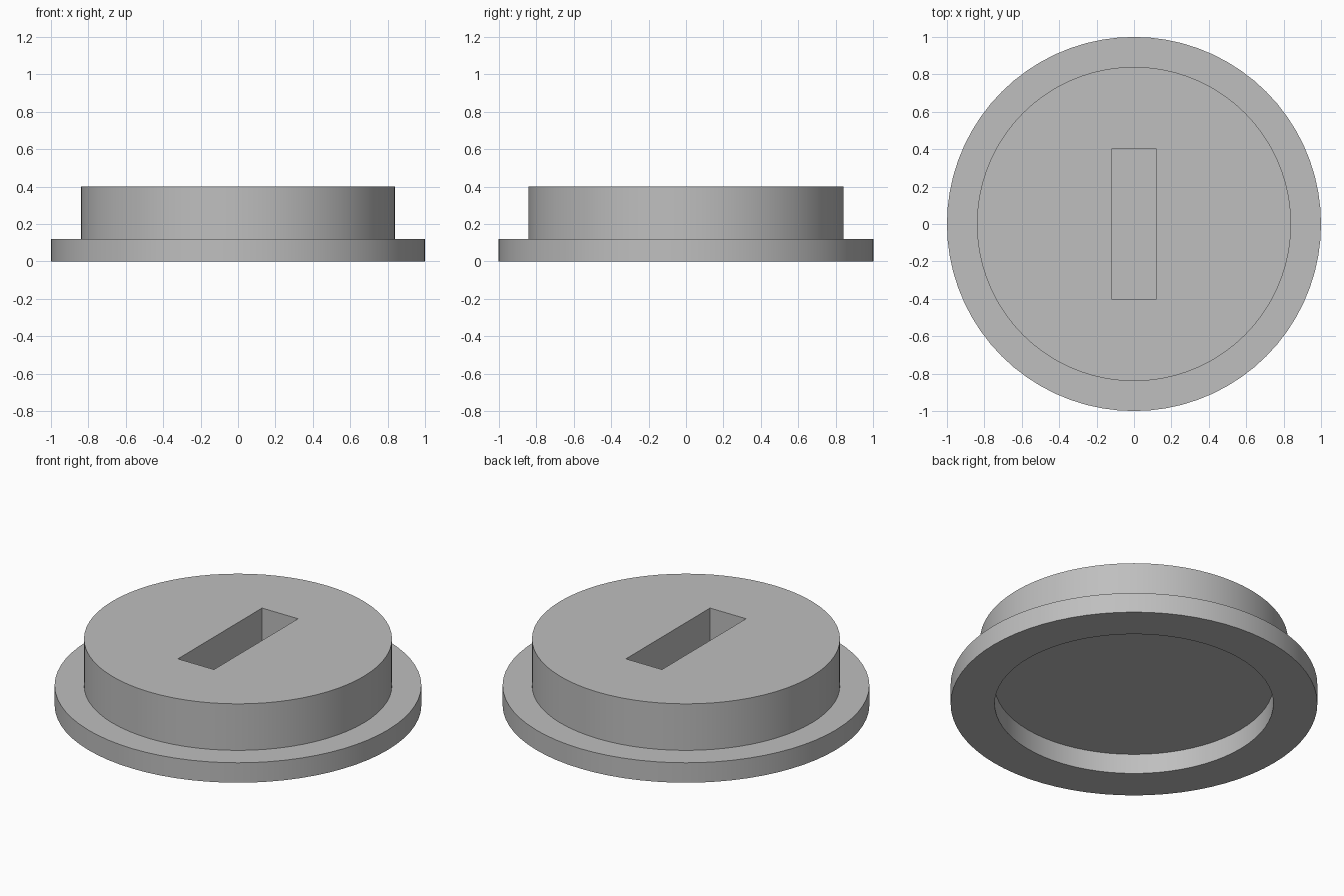
import bpy, bmesh, math
from mathutils import Matrix

if "Cube" in bpy.data.objects:
    bpy.data.objects.remove(bpy.data.objects["Cube"], do_unlink=True)

SEGMENTS = 72

# Single grey material
grey = bpy.data.materials.new("plain grey")
grey.use_nodes = True
colour = (0.52, 0.52, 0.52, 1)
grey.diffuse_color = colour
grey.node_tree.nodes["Principled BSDF"].inputs["Base Color"].default_value = colour


def finish(name, bm):
    bmesh.ops.recalc_face_normals(bm, faces=bm.faces)
    mesh = bpy.data.meshes.new(name)
    bm.to_mesh(mesh)
    bm.free()
    mesh.materials.append(grey)
    obj = bpy.data.objects.new(name, mesh)
    bpy.context.collection.objects.link(obj)
    return obj


def lathe(name, profile):
    """Spin a (radius, height) profile round z; both ends are capped."""
    bm = bmesh.new()
    rings = []
    for r, z in profile:
        ring = bmesh.ops.create_circle(bm, segments=SEGMENTS, radius=r,
                                       matrix=Matrix.Translation((0, 0, z)))
        rings.append(ring["verts"])
    for a, b in zip(rings, rings[1:]):
        for i in range(SEGMENTS):
            j = (i + 1) % SEGMENTS
            bm.faces.new((a[i], a[j], b[j], b[i]))
    bm.faces.new(rings[0])
    bm.faces.new(rings[-1])
    return finish(name, bm)


# Flanged cap: recess ceiling, recess wall, flange, plug wall, top
cap = lathe("flanged_cap", [(0.76, 0.12), (0.76, 0), (1, 0), (1, 0.12),
                            (0.84, 0.12), (0.84, 0.4)])

# Blind slot in the top
bm = bmesh.new()
bmesh.ops.create_cube(bm, size=1, matrix=Matrix.Translation((0, 0, 0.4))
                      @ Matrix.Diagonal((0.24, 0.8, 0.4, 1)))
cutter = finish("slot_cutter", bm)
cutter.hide_render = True
cutter.hide_set(True)

cut = cap.modifiers.new("slot", 'BOOLEAN')
cut.operation = 'DIFFERENCE'
cut.solver = 'EXACT'
cut.object = cutter

# Apply the cut, then smooth the round walls and keep the rims sharp
bpy.ops.object.select_all(action='DESELECT')
bpy.context.view_layer.objects.active = cap
cap.select_set(True)
bpy.ops.object.modifier_apply(modifier=cut.name)
bpy.data.objects.remove(cutter, do_unlink=True)
bpy.ops.object.shade_smooth_by_angle(angle=math.radians(30))
